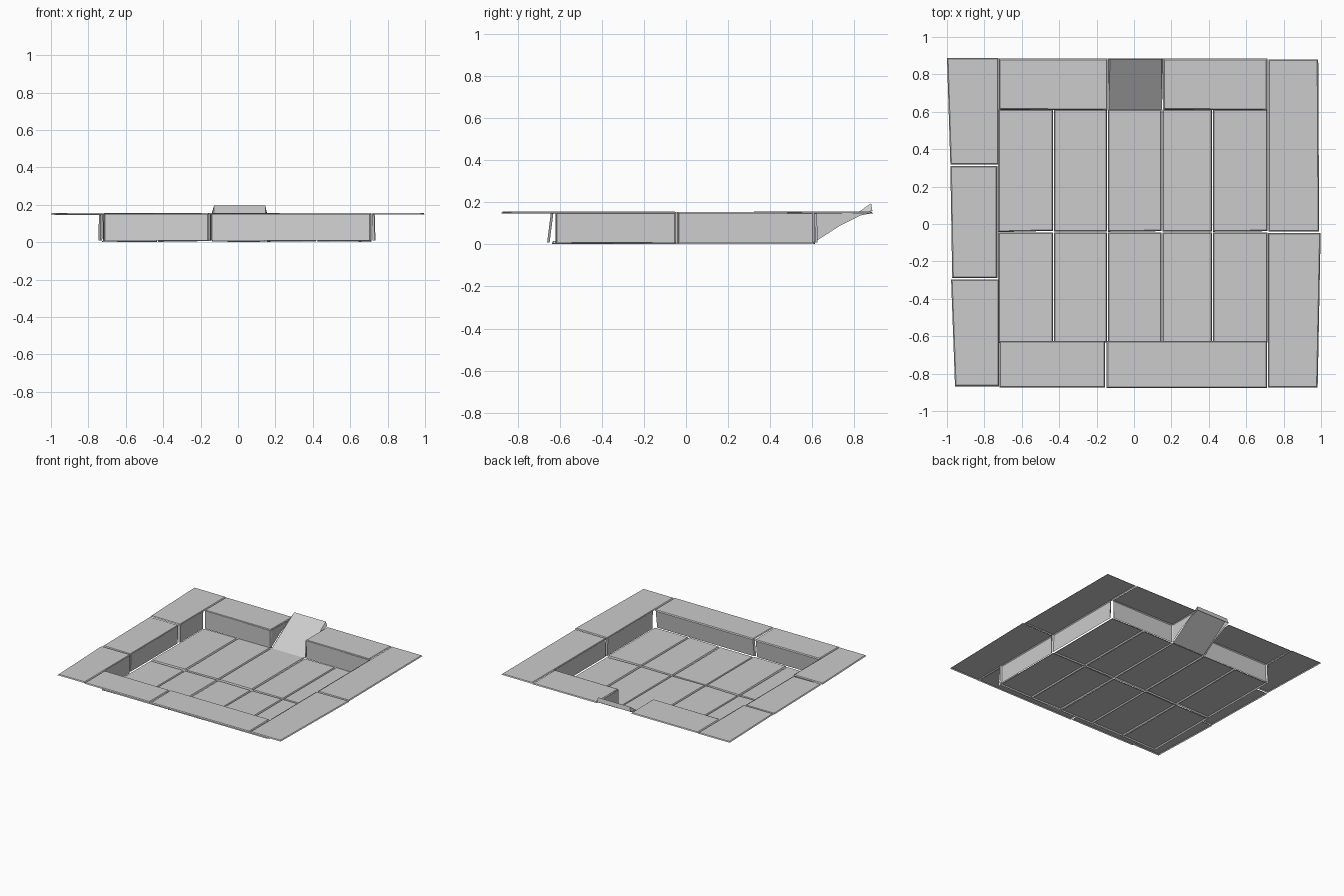
import bpy, random
from mathutils import Vector

if "Cube" in bpy.data.objects:
    bpy.data.objects.remove(bpy.data.objects["Cube"])

random.seed(4)
RIM, FLOOR = 0.155, 0.014


def make(name, verts, faces):
    me = bpy.data.meshes.new(name)
    me.from_pydata([tuple(v) for v in verts], [], faces)
    me.update()
    ob = bpy.data.objects.new(name, me)
    bpy.context.collection.objects.link(ob)
    return ob


def slab(corners, z, lip, drop, tilt=0.0):
    """Flat four-sided slab sheet with a narrow chamfered lip (corners run anticlockwise)."""
    c = sum((Vector(p) for p in corners), Vector((0, 0))) / 4
    inner, outer = [], []
    for x, y in corners:
        h = z + random.uniform(-tilt, tilt)
        ix = x - lip if x > c.x else x + lip
        iy = y - lip if y > c.y else y + lip
        inner.append((ix, iy, h))
        outer.append((x, y, max(0.0, h - drop)))
    faces = [(0, 1, 2, 3)]
    faces += [(i, i + 4, (i + 1) % 4 + 4, (i + 1) % 4) for i in range(4)]
    return inner + outer, faces


def wall(a, b, top, bottom, flare):
    """Upright wall facing the right of a->b, its ends folded slightly back."""
    a, b = Vector(a), Vector(b)
    d = (b - a).normalized()
    out = Vector((-d.y, d.x))
    path = [a + out * 0.012, a + d * 0.008, b - d * 0.008, b + out * 0.012]
    verts = [(*(p + out * flare), bottom) for p in path] + [(*p, top) for p in path]
    return verts, [(i, i + 1, i + 5, i + 4) for i in range(3)]


def rim_block(name, corners, a, b, flare=0.004, dz=0.0):
    v, f = slab(corners, RIM + dz, 0.006, 0.007, 0.0015)
    wv, wf = wall(a, b, RIM + dz - 0.002, 0.01, flare)
    n = len(v)
    make(name, v + wv, f + [tuple(i + n for i in q) for q in wf])


# Floor slabs: five columns, two rows
xs = [-0.728, -0.430, -0.142, 0.150, 0.420, 0.716]
for r, (y0, y1) in enumerate([(-0.635, -0.046), (-0.040, 0.612)]):
    for c in range(5):
        x0, x1 = xs[c] + 0.002, xs[c + 1] - 0.002
        j = random.uniform(-0.004, 0.004)
        v, f = slab([(x0, y0 + j), (x1, y0 - j), (x1, y1), (x0, y1)], FLOOR, 0.006, 0.010, 0.003)
        make(f"floor_slab_{r}_{c}", v, f)

# Left rim: three blocks with slightly ragged outer edge
left = [(-0.868, -0.297, -0.957, -0.978, -0.722, -0.62, 0.0),
        (-0.289, 0.310, -0.972, -0.982, -0.731, -0.289, -0.003),
        (0.317, 0.888, -0.982, -1.0, -0.724, 0.317, 0.0)]
for i, (y0, y1, xo0, xo1, xi, w0, dz) in enumerate(left):
    rim_block(f"left_rim_{i}", [(xo0, y0), (xi, y0), (xi, y1), (xo1, y1)],
              (xi, w0), (xi, min(y1, 0.612)), dz=dz)

# Right rim: two blocks
for i, (y0, y1, xi, w0, w1) in enumerate([(-0.875, -0.047, 0.716, -0.047, -0.62),
                                          (-0.041, 0.880, 0.719, 0.610, -0.041)]):
    rim_block(f"right_rim_{i}", [(xi, y0), (0.982 if i == 0 else 0.990, y0), (0.998 if i == 0 else 0.985, y1), (xi, y1)],
              (xi, w0), (xi, w1))

# Front rim: two blocks, walls leaning outward at the base
for i, (x0, x1, yo) in enumerate([(-0.720, -0.155, -0.875), (-0.146, 0.712, -0.878)]):
    rim_block(f"front_rim_{i}", [(x0, yo), (x1, yo), (x1, -0.625), (x0, -0.625)],
              (x1, -0.630), (x0, -0.630), flare=0.018)

# Back rim: two blocks either side of the ramp
for i, (x0, x1) in enumerate([(-0.722, -0.142), (0.156, 0.713)]):
    rim_block(f"back_rim_{i}", [(x0, 0.612), (x1, 0.608), (x1, 0.884), (x0, 0.884)],
              (x0, 0.610), (x1, 0.610))

# Cheeks beside the ramp
low = [(0.61, 0.01), (0.72, 0.083), (0.83, 0.138), (0.884, 0.148)]
for name, x in (("left_ramp_cheek", -0.143), ("right_ramp_cheek", 0.157)):
    loop = tuple(range(5))
    verts = [(x, y, z) for y, z in low] + [(x, 0.61, RIM - 0.002)]
    make(name, verts, [loop if x < 0 else loop[::-1]])

# Sloping ramp slab with small side skirts where it rises above the rim
bx0, bx1, tx0, tx1 = -0.135, 0.150, -0.128, 0.146
verts = [(bx0, 0.612, 0.012), (bx1, 0.612, 0.012), (tx1, 0.880, 0.195), (tx0, 0.880, 0.195),
         (bx0 - 0.004, 0.82, 0.145), (bx0 - 0.004, 0.886, 0.160),
         (bx1 + 0.004, 0.82, 0.145), (bx1 + 0.004, 0.886, 0.160)]
make("ramp", verts, [(0, 1, 2, 3), (0, 3, 5, 4), (1, 6, 7, 2), (3, 2, 7, 5)])
